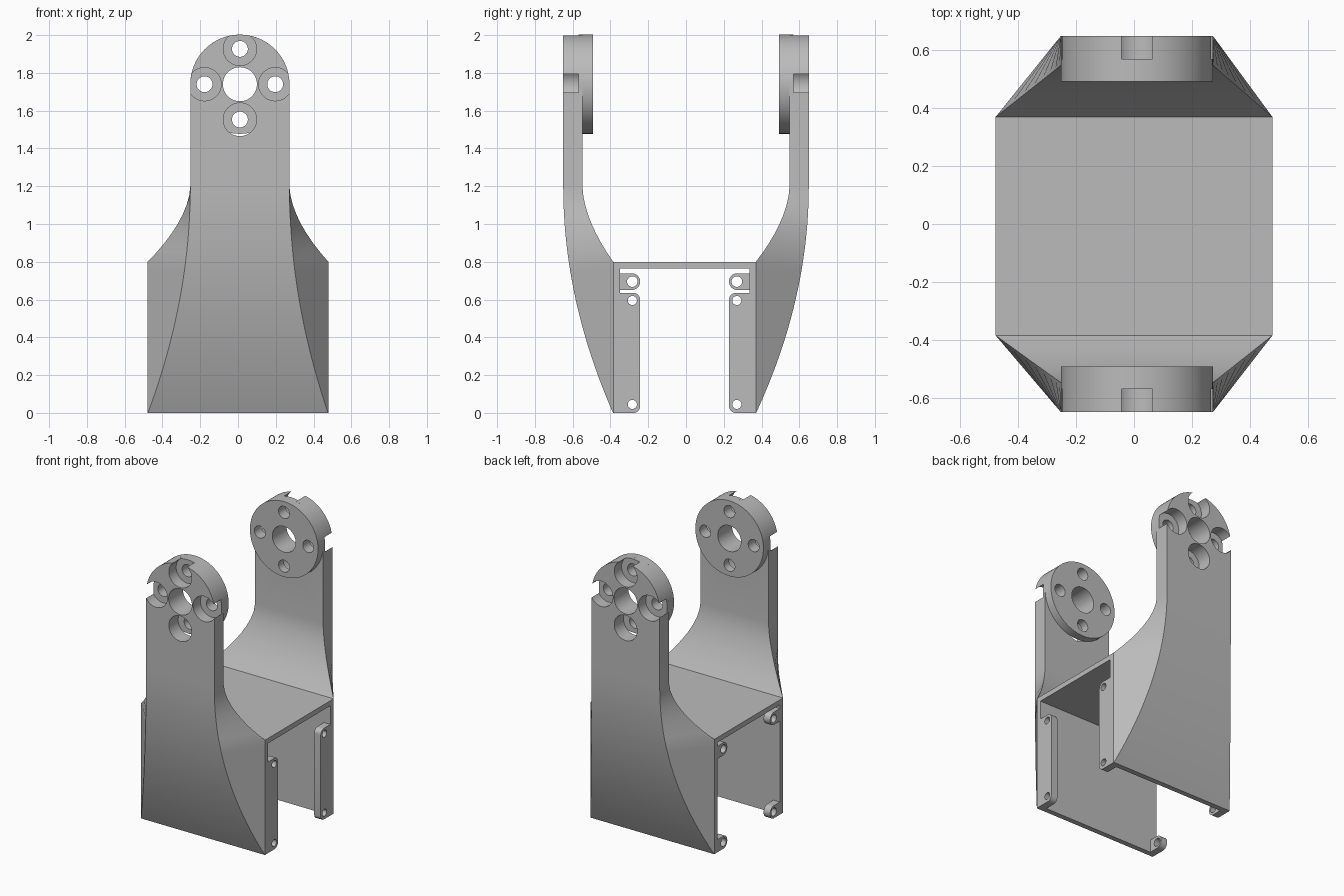
import bpy, bmesh, math
from mathutils import Matrix, Vector

if "Cube" in bpy.data.objects:
    bpy.data.objects.remove(bpy.data.objects["Cube"])

grey = bpy.data.materials.new("plain grey")
grey.use_nodes = True
COLOUR = (0.5, 0.5, 0.5, 1)
grey.diffuse_color = COLOUR
grey.node_tree.nodes["Principled BSDF"].inputs["Base Color"].default_value = COLOUR

CX, PIVOT, R = 0.01, 1.74, 0.2625      # hub centre and radius
HALF = 0.478                           # half width of the box
TOP, SHEET = 0.8, 0.035                # box height and sheet thickness


def finish(bm, name):
    bmesh.ops.recalc_face_normals(bm, faces=bm.faces)
    me = bpy.data.meshes.new(name)
    bm.to_mesh(me)
    bm.free()
    me.materials.append(grey)
    ob = bpy.data.objects.new(name, me)
    bpy.context.collection.objects.link(ob)
    return ob


def loft(name, rings):
    """Skin a list of equal rings and cap both ends."""
    bm = bmesh.new()
    vs = [[bm.verts.new(p) for p in ring] for ring in rings]
    n = len(vs[0])
    for a, b in zip(vs, vs[1:]):
        for i in range(n):
            j = (i + 1) % n
            bm.faces.new((a[i], a[j], b[j], b[i]))
    bm.faces.new(vs[0])
    bm.faces.new(vs[-1])
    return finish(bm, name)


def cylinder(name, a, b, radius, sides=48):
    a, b = Vector(a), Vector(b)
    bm = bmesh.new()
    turn = (b - a).to_track_quat('Z', 'Y').to_matrix().to_4x4()
    bmesh.ops.create_cone(bm, cap_ends=True, segments=sides, radius1=radius,
                          radius2=radius, depth=(b - a).length,
                          matrix=Matrix.Translation((a + b) / 2) @ turn)
    return finish(bm, name)


def cut(ob, a, b, radius):
    """Drill a round hole from a to b."""
    tool = cylinder("drill", a, b, radius)
    tool.hide_render = True
    mod = ob.modifiers.new("hole", 'BOOLEAN')
    mod.operation, mod.solver, mod.object = 'DIFFERENCE', 'EXACT', tool
    bpy.context.view_layer.objects.active = ob
    bpy.ops.object.modifier_apply(modifier=mod.name)
    bpy.data.objects.remove(tool)


def smooth(ob):
    bpy.ops.object.select_all(action='DESELECT')
    ob.select_set(True)
    bpy.context.view_layer.objects.active = ob
    bpy.ops.object.shade_smooth_by_angle(angle=math.radians(30))


def mix(a, b, t):
    return a + (b - a) * t


def arm(name, s, wall):
    """Flared arm that rises from a box wall to a rounded end."""
    heights = [1.2 * i / 24 for i in range(25)] + [PIVOT]
    heights += [PIVOT + R * math.sin(math.pi / 2 * i / 20) for i in range(1, 20)]
    heights.append(PIVOT + R * 0.9995)
    rings = []
    for z in heights:
        half = math.sqrt(R * R - max(0, z - PIVOT) ** 2)
        out = max(0.0, (1.2 - z) / 1.2) ** 2 * 0.995
        inn = min(1, max(0, (1.2 - z) / 0.4)) ** 1.75
        yo, yi = mix(0.65, wall, out), mix(0.548, wall, inn)
        rings.append([(mix(CX - half, -HALF, out), s * yo, z),
                      (mix(CX + half, HALF, out), s * yo, z),
                      (mix(CX + half, HALF, inn), s * yi, z),
                      (mix(CX - half, -HALF, inn), s * yi, z)])
    return loft(name, rings)


def tab(name, s, wall, inner, z0, z1, x0, x1, r, holes, hole_r):
    """Screw tab standing off a wall, rounded on its free corners."""
    arc = [math.pi / 2 * i / 8 for i in range(9)]
    side = [(wall, z0)]
    side += [(inner + r - r * math.sin(a), z0 + r - r * math.cos(a)) for a in arc]
    side += [(inner + r - r * math.cos(a), z1 - r + r * math.sin(a)) for a in arc]
    side += [(wall, z1)]
    ob = loft(name, [[(x, s * y, z) for y, z in side] for x in (x0, x1)])
    for z in holes:
        y = s * (inner + 0.041)
        cut(ob, (x0 - 0.05, y, z), (x1 + 0.05, y, z), hole_r)
    smooth(ob)


# Open box: two walls and a roof as one bent sheet
FRONT, BACK = -0.385, 0.37
channel = [(FRONT, 0), (FRONT, TOP), (BACK, TOP), (BACK, 0), (BACK - SHEET, 0),
           (BACK - SHEET, TOP - SHEET), (FRONT + SHEET, TOP - SHEET), (FRONT + SHEET, 0)]
loft("box_channel", [[(x, y, z) for y, z in channel] for x in (-HALF, HALF)])

for side, s, wall in (("front", -1, -FRONT), ("back", 1, BACK)):
    # Arm and the round boss on its inner face
    upright = arm(side + "_arm", s, wall)
    boss = cylinder(side + "_boss", (CX, s * 0.548, PIVOT), (CX, s * 0.492, PIVOT), R, 96)

    # Centre bore and four counterbored screw holes
    for part in (upright, boss):
        cut(part, (CX, s * 0.4, PIVOT), (CX, s * 0.8, PIVOT), 0.09)
    for k in range(4):
        x = CX + 0.187 * math.cos(k * math.pi / 2)
        z = PIVOT + 0.187 * math.sin(k * math.pi / 2)
        for part in (upright, boss):
            cut(part, (x, s * 0.4, z), (x, s * 0.8, z), 0.042)
        floor = 0.54 if k == 3 else 0.57
        cut(upright, (x, s * floor, z), (x, s * 0.8, z), 0.088)
    smooth(upright)
    smooth(boss)

    # Long tab on one open end, two small lugs on the other
    inside, free = wall - SHEET, wall - 0.142
    tab(side + "_long_tab", s, inside, free, 0, 0.635, HALF - 0.05, HALF,
        0.035, (0.045, 0.595), 0.024)
    tab(side + "_lower_lug", s, inside, free, 0, 0.088, -HALF, -HALF + 0.05,
        0.043, (0.044,), 0.028)
    tab(side + "_upper_lug", s, inside, free, 0.651, 0.739, -HALF, -HALF + 0.05,
        0.043, (0.695,), 0.028)
